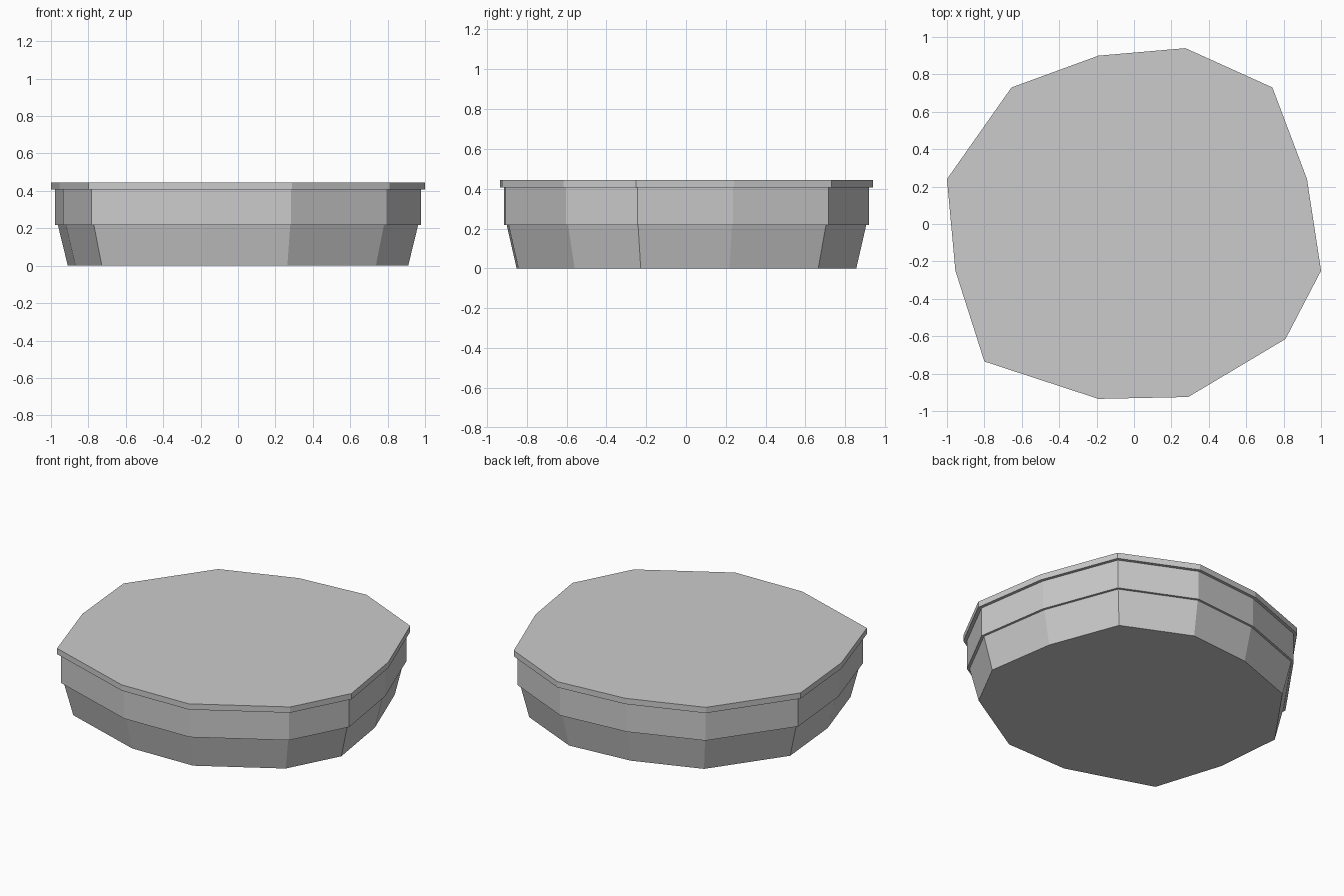
import bpy
import bmesh

if "Cube" in bpy.data.objects:
    bpy.data.objects.remove(bpy.data.objects["Cube"])

# Irregular twelve-sided outline of the rim, counter-clockwise
OUTLINE = [(1.0, -0.25), (0.925, 0.24), (0.74, 0.73), (0.275, 0.94),
           (-0.19, 0.90), (-0.655, 0.73), (-1.0, 0.24), (-0.955, -0.25),
           (-0.80, -0.735), (-0.19, -0.935), (0.29, -0.925), (0.81, -0.615)]

# (outline scale, height): tapered base, straight band, thin rim
LEVELS = [(0.91, 0.0), (0.963, 0.217),
          (0.979, 0.217), (0.979, 0.407),
          (1.0, 0.407), (1.0, 0.445)]


def loft(name, outline, levels):
    """Stack scaled copies of the outline and skin them into one closed solid."""
    bm = bmesh.new()
    rings = [[bm.verts.new((x * s, y * s, z)) for x, y in outline]
             for s, z in levels]
    n = len(outline)
    for low, high in zip(rings, rings[1:]):
        for i in range(n):
            j = (i + 1) % n
            bm.faces.new((low[i], low[j], high[j], high[i]))
    bm.faces.new(rings[0][::-1])
    bm.faces.new(rings[-1])
    mesh = bpy.data.meshes.new(name)
    bm.to_mesh(mesh)
    bm.free()
    obj = bpy.data.objects.new(name, mesh)
    bpy.context.collection.objects.link(obj)
    return obj


# Stepped faceted slab
loft("stepped_platform", OUTLINE, LEVELS)
